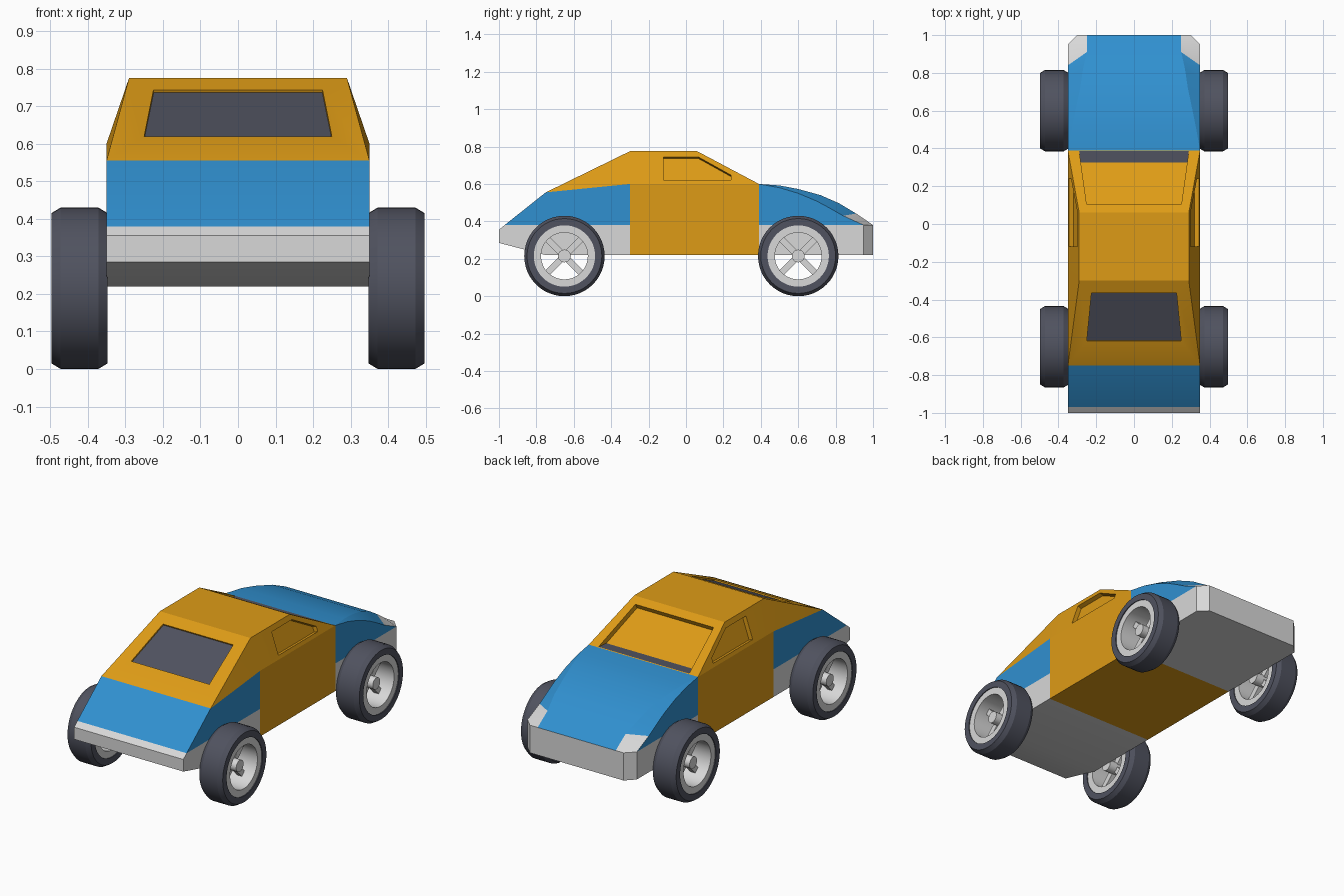
import bpy, bmesh
from math import cos, sin, pi, radians
from mathutils import Matrix, Vector

if "Cube" in bpy.data.objects:
    bpy.data.objects.remove(bpy.data.objects["Cube"], do_unlink=True)


def material(name, rgb):
    mat = bpy.data.materials.new(name)
    mat.use_nodes = True
    mat.diffuse_color = (*rgb, 1)
    mat.node_tree.nodes["Principled BSDF"].inputs["Base Color"].default_value = (*rgb, 1)
    return mat


ORANGE, BLUE, SILVER, DARK = range(4)
MATS = [material("orange paint", (0.73, 0.33, 0.008)),
        material("blue paint", (0.03, 0.28, 0.63)),
        material("light grey", (0.69, 0.69, 0.69)),
        material("dark grey", (0.08, 0.085, 0.115))]


def finish(bm, name, mats=MATS, angle=16):
    bmesh.ops.recalc_face_normals(bm, faces=bm.faces)
    mesh = bpy.data.meshes.new(name)
    bm.to_mesh(mesh)
    bm.free()
    for mat in mats:
        mesh.materials.append(mat)
    mesh.shade_smooth()
    mesh.set_sharp_from_angle(angle=radians(angle))
    obj = bpy.data.objects.new(name, mesh)
    bpy.context.collection.objects.link(obj)
    return obj


# Body sections: side y, side x, sill z, belt z, shoulder z, top y, top x, top z
SECTIONS = [
    (-1, .35, .285, .355, .355, -1, .35, .355),
    (-.97, .35, .277, .38, .38, -.97, .35, .38),
    (-.75, .35, .22, .38, .555, -.75, .35, .555),
    (-.3, .35, .22, .38, .6, -.3, .29, .775),
    (.06, .35, .22, .38, .6, .06, .29, .775),
    (.39, .35, .22, .38, .6, .39, .35, .6),
    (.5, .35, .22, .38, .58, .5, .33, .592),
    (.6, .35, .22, .38, .55, .6, .31, .573),
    (.7, .35, .22, .38, .508, .72, .285, .54),
    (.77, .35, .22, .38, .47, .82, .27, .496),
    (.84, .35, .22, .38, .43, .91, .25, .442),
    (.95, .35, .22, .38, .38, .96, .25, .408),
    (1, .3, .22, .38, .38, 1, .25, .38)]
SILL, SIDE, SHOULDER, TOP, FLOOR = range(5)
STRIPS = [SILL, SIDE, SHOULDER, TOP, SHOULDER, SIDE, SILL, FLOOR]


def body_colour(i, strip):
    if i in (3, 4):                                   # cabin
        return ORANGE
    if strip in (SILL, FLOOR) or (i == 0 and strip == TOP):
        return SILVER
    if i == 2 and strip in (SHOULDER, TOP):           # sloping cabin end
        return ORANGE
    if i >= 10 and strip == SHOULDER:                 # corner lamps
        return SILVER
    return BLUE


def build_body():
    bm = bmesh.new()
    rings = []
    for y, x, sill, belt, shoulder, ty, tx, tz in SECTIONS:
        half = [(x, y, sill), (x, y, belt), (x, y, shoulder), (tx, ty, tz)]
        ring = half + [(-a, b, c) for a, b, c in reversed(half)]
        rings.append([bm.verts.new(p) for p in ring])
    for i, (a, b) in enumerate(zip(rings, rings[1:])):
        for k, strip in enumerate(STRIPS):
            n = (k + 1) % len(STRIPS)
            face = bm.faces.new((a[k], a[n], b[n], b[k]))
            face.material_index = body_colour(i, strip)
    for end in (rings[0], rings[-1]):
        bm.faces.new(end).material_index = SILVER
    bmesh.ops.remove_doubles(bm, verts=bm.verts, dist=0.0005)
    return finish(bm, "body")


def prism(name, ring_a, ring_b, dark_edge=None):
    bm = bmesh.new()
    a = [bm.verts.new(p) for p in ring_a]
    b = [bm.verts.new(p) for p in ring_b]
    bm.faces.new(a)
    bm.faces.new(b)
    for k in range(len(a)):
        n = (k + 1) % len(a)
        face = bm.faces.new((a[k], a[n], b[n], b[k]))
        face.material_index = DARK if k == dark_edge else ORANGE
    return finish(bm, name)


def cross_prism(name, profile, half_width, dark_edge):
    return prism(name, [(half_width(y), y, z) for y, z in profile],
                 [(-half_width(y), y, z) for y, z in profile], dark_edge)


body = build_body()
cutters = []

# Dark window recess in the long slope
normal = Vector((-.439, .898))
low, high = Vector((-.62, .619)), Vector((-.365, .743))
cutters.append(cross_prism(
    "dark_window_cutter",
    [low + normal * .03, low - normal * .008, high - normal * .008, high + normal * .03],
    lambda y: .25 - .098 * (y + .62), 1))

# Deep windscreen recess with a dark ledge above the hood
cutters.append(cross_prism(
    "windscreen_cutter",
    [(.128, .795), (.092, .726), (.326, .602), (.45, .602), (.45, .66)],
    lambda y: .25 + .14 * (y - .1), 2))

# Side window recesses
outline = [(-.12, .62), (-.12, .745), (.065, .745), (.24, .648), (.24, .62)]
for side in (1, -1):
    out = Vector((.946 * side, 0, .324))
    surface = [Vector((side * (.35 - .343 * (z - .6)), y, z)) for y, z in outline]
    cutters.append(prism("side_window_cutter", [p - out * .025 for p in surface],
                         [p + out * .05 for p in surface]))

bpy.context.view_layer.objects.active = body
for cutter in cutters:
    mod = body.modifiers.new("recess", "BOOLEAN")
    mod.operation = "DIFFERENCE"
    mod.solver = "EXACT"
    mod.object = cutter
    bpy.ops.object.modifier_apply(modifier=mod.name)
    bpy.data.objects.remove(cutter, do_unlink=True)
body.data.set_sharp_from_angle(angle=radians(16))


# Wheel parts, turned around the x axis
def lathe(name, profile, mat, segments=48):
    bm = bmesh.new()
    rings = []
    for s in range(segments):
        t = 2 * pi * s / segments
        rings.append([bm.verts.new((u, r * cos(t), r * sin(t))) for u, r in profile])
    for s in range(segments):
        a, b = rings[s], rings[(s + 1) % segments]
        for k in range(len(profile)):
            n = (k + 1) % len(profile)
            bm.faces.new((a[k], a[n], b[n], b[k]))
    return finish(bm, name, [mat], 25)


def build_spokes():
    bm = bmesh.new()
    for k in range(4):
        place = (Matrix.Rotation(pi / 4 + k * pi / 2, 4, "X")
                 @ Matrix.Translation((-.01, .08, 0))
                 @ Matrix.Diagonal((.03, .11, .034, 1)))
        bmesh.ops.create_cube(bm, size=1, matrix=place)
    return finish(bm, "spokes", [MATS[SILVER]])


def build_hub():
    bm = bmesh.new()
    place = Matrix.Translation((-.015, 0, 0)) @ Matrix.Rotation(pi / 2, 4, "Y")
    bmesh.ops.create_cone(bm, cap_ends=True, segments=24, radius1=.034, radius2=.034,
                          depth=.12, matrix=place)
    return finish(bm, "hub", [MATS[SILVER]], 30)


wheel_parts = [
    lathe("tyre", [(-.075, .164), (-.075, .2), (-.05, .215), (.05, .215),
                   (.075, .2), (.075, .164)], MATS[DARK]),
    lathe("rim", [(-.07, .167), (.07, .167), (.07, .125), (-.07, .125)], MATS[SILVER]),
    build_spokes(), build_hub()]

for end, y in (("front", -.65), ("back", .6)):
    for side, sign in (("left", 1), ("right", -1)):
        for part in wheel_parts:
            copy = bpy.data.objects.new(f"{end}_{side}_{part.name}", part.data)
            copy.location = (sign * .422, y, .215)
            copy.rotation_euler.z = 0 if sign > 0 else pi
            bpy.context.collection.objects.link(copy)
for part in wheel_parts:
    bpy.data.objects.remove(part, do_unlink=True)
